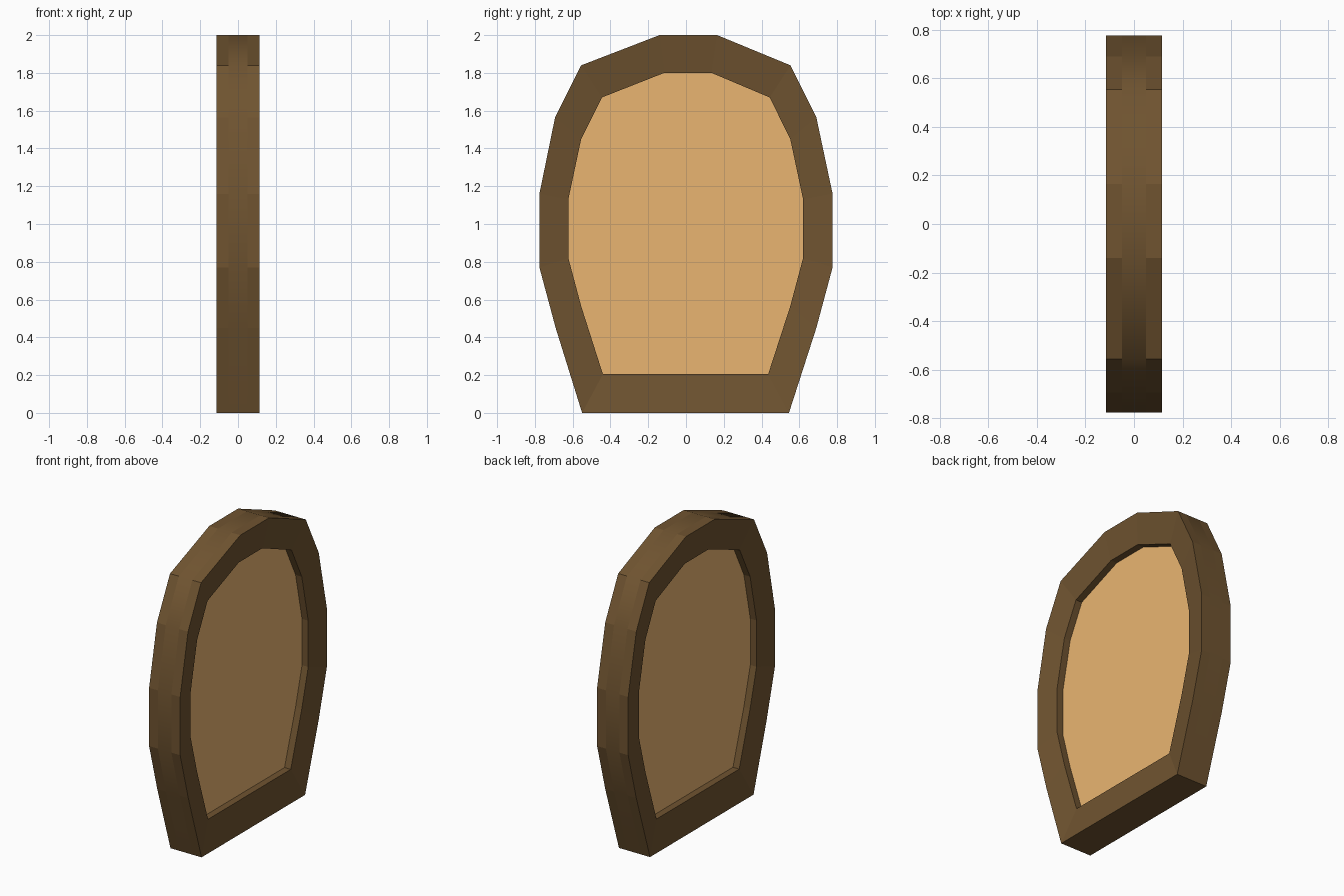
import bpy, bmesh

if "Cube" in bpy.data.objects:
    bpy.data.objects.remove(bpy.data.objects["Cube"])

HALF_FRAME = 0.115   # half thickness of the rim at its outer edge
HALF_LIP = 0.086     # half thickness of the rim at its inner lip
HALF_PANEL = 0.04    # half thickness of the recessed panel
HALF_BAND = 0.05     # half width of the soft-shaded middle band of the rim

# Outlines (y, z), counter-clockwise from the bottom left
OUTER = [(-0.55, 0), (0.545, 0), (0.69, 0.45), (0.776, 0.77), (0.776, 1.16),
         (0.69, 1.565), (0.553, 1.84), (0.165, 2.0), (-0.14, 2.0),
         (-0.555, 1.84), (-0.693, 1.565), (-0.776, 1.16), (-0.776, 0.77), (-0.69, 0.45)]
INNER = [(-0.44, 0.205), (0.435, 0.205), (0.552, 0.565), (0.62, 0.82), (0.62, 1.13),
         (0.552, 1.45), (0.443, 1.67), (0.135, 1.8), (-0.115, 1.8),
         (-0.445, 1.67), (-0.555, 1.45), (-0.623, 1.13), (-0.623, 0.82), (-0.555, 0.565)]


def material(name, color):
    mat = bpy.data.materials.new(name)
    mat.diffuse_color = (*color, 1)
    mat.use_nodes = True
    mat.node_tree.nodes["Principled BSDF"].inputs["Base Color"].default_value = mat.diffuse_color
    return mat


def ring(bm, outline, x):
    return [bm.verts.new((x, y, z)) for y, z in outline]


def bridge(bm, a, b):
    n = len(a)
    return [bm.faces.new((a[i], a[(i + 1) % n], b[(i + 1) % n], b[i])) for i in range(n)]


def finish(bm, name, mat):
    bmesh.ops.recalc_face_normals(bm, faces=bm.faces[:])
    mesh = bpy.data.meshes.new(name)
    bm.to_mesh(mesh)
    bm.free()
    mesh.materials.append(mat)
    obj = bpy.data.objects.new(name, mesh)
    bpy.context.collection.objects.link(obj)


# Rim: closed loop of rings, faces sloping in to the lip
bm = bmesh.new()
rings = [ring(bm, OUTER, -HALF_BAND), ring(bm, OUTER, HALF_BAND),
         ring(bm, OUTER, HALF_FRAME), ring(bm, INNER, HALF_LIP),
         ring(bm, INNER, -HALF_LIP), ring(bm, OUTER, -HALF_FRAME)]
for k in range(6):
    faces = bridge(bm, rings[k], rings[(k + 1) % 6])
    if k == 0:  # soft middle band, the foot stays flat
        for f in faces[1:]:
            f.smooth = True
finish(bm, "frame", material("dark_wood", (0.16, 0.088, 0.03)))

# Panel: recessed slab filling the rim
bm = bmesh.new()
back, front = ring(bm, INNER, -HALF_PANEL), ring(bm, INNER, HALF_PANEL)
bridge(bm, back, front)
bm.faces.new(front)
bm.faces.new(back[::-1])
finish(bm, "panel", material("light_wood", (0.82, 0.46, 0.165)))
